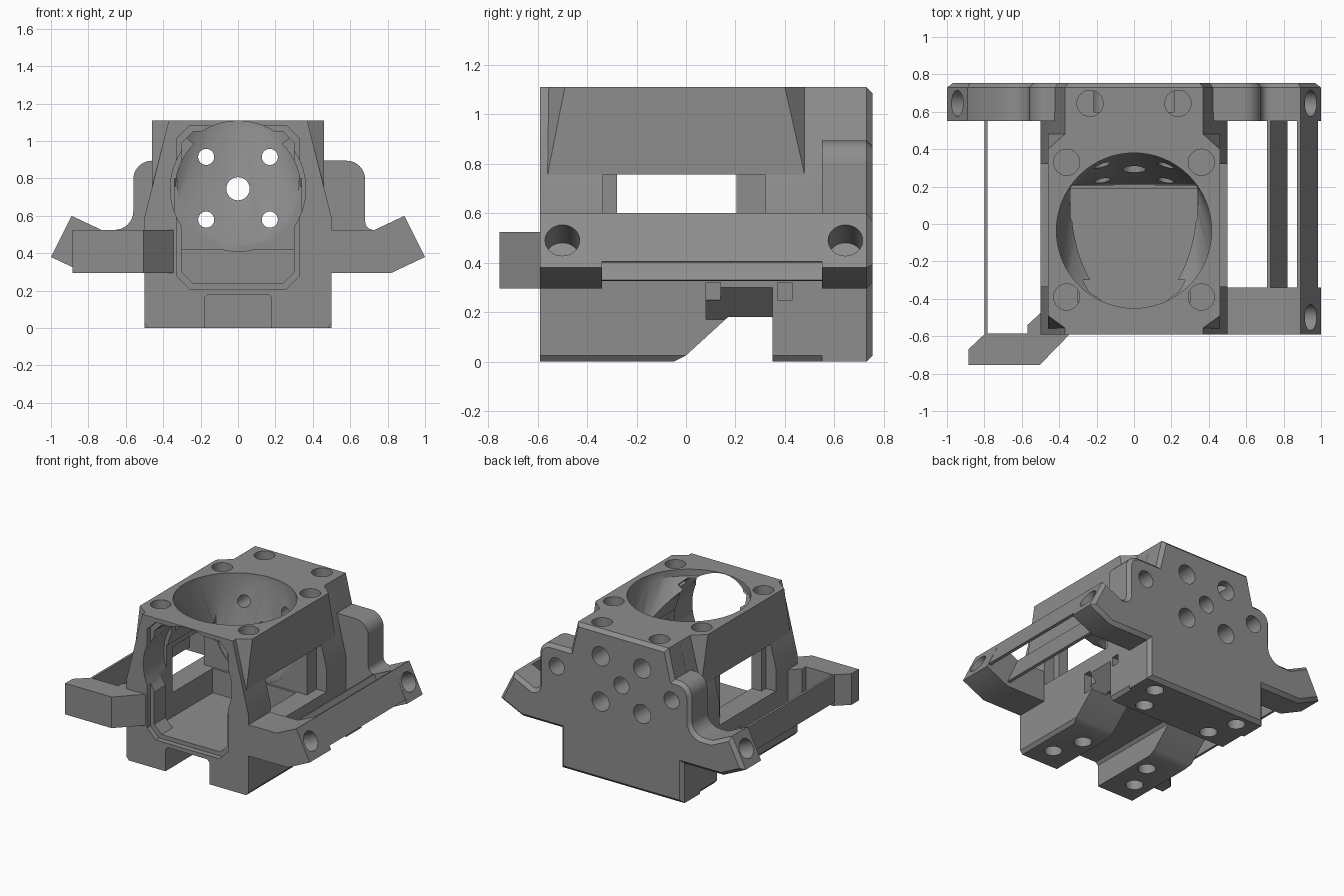
import bpy, bmesh, math
from mathutils import Vector, Matrix

if "Cube" in bpy.data.objects:
    bpy.data.objects.remove(bpy.data.objects["Cube"])

grey = bpy.data.materials.new("mid_grey")
grey.diffuse_color = (0.27, 0.27, 0.27, 1)
grey.use_nodes = True
grey.node_tree.nodes["Principled BSDF"].inputs["Base Color"].default_value = grey.diffuse_color


def finish(name, bm):
    bmesh.ops.recalc_face_normals(bm, faces=bm.faces)
    me = bpy.data.meshes.new(name)
    bm.to_mesh(me)
    bm.free()
    ob = bpy.data.objects.new(name, me)
    bpy.context.collection.objects.link(ob)
    me.materials.append(grey)
    return ob


def prism(name, pts, axis, a, b, bevel=0):
    """Extrude a 2D outline along x (y,z points), y (x,z points) or z (x,y points)."""
    put = {'x': lambda p, t: (t, p[0], p[1]), 'y': lambda p, t: (p[0], t, p[1]),
           'z': lambda p, t: (p[0], p[1], t)}[axis]
    bm = bmesh.new()
    lo = [bm.verts.new(put(p, a)) for p in pts]
    hi = [bm.verts.new(put(p, b)) for p in pts]
    bm.faces.new(lo)
    cap = bm.faces.new(hi)
    n = len(pts)
    for i in range(n):
        bm.faces.new((lo[i], lo[(i + 1) % n], hi[(i + 1) % n], hi[i]))
    bmesh.ops.recalc_face_normals(bm, faces=bm.faces)
    if bevel:
        bmesh.ops.bevel(bm, geom=list(cap.edges), offset=bevel, segments=1, affect='EDGES')
    return finish(name, bm)


def box(name, x0, x1, y0, y1, z0, z1):
    return prism(name, [(x0, y0), (x1, y0), (x1, y1), (x0, y1)], 'z', z0, z1)


def hull(name, pts):
    bm = bmesh.new()
    for p in pts:
        bm.verts.new(p)
    res = bmesh.ops.convex_hull(bm, input=bm.verts)
    bmesh.ops.delete(bm, geom=list({v for v in res["geom_interior"] if isinstance(v, bmesh.types.BMVert)}),
                     context='VERTS')
    return finish(name, bm)


def rod(name, p, q, r, seg=32):
    p, q = Vector(p), Vector(q)
    bm = bmesh.new()
    m = Matrix.Translation((p + q) / 2) @ (q - p).to_track_quat('Z', 'Y').to_matrix().to_4x4()
    bmesh.ops.create_cone(bm, cap_ends=True, segments=seg, radius1=r, radius2=r,
                          depth=(q - p).length, matrix=m)
    return finish(name, bm)


def combine(target, tool, op='DIFFERENCE'):
    mod = target.modifiers.new("bool", 'BOOLEAN')
    mod.operation, mod.solver, mod.object = op, 'EXACT', tool
    bpy.context.view_layer.objects.active = target
    bpy.ops.object.modifier_apply(modifier=mod.name)
    bpy.data.objects.remove(tool)


def arc(cx, cz, r, a0, a1, n=8):
    return [(cx + r * math.cos(math.radians(a0 + (a1 - a0) * i / n)),
             cz + r * math.sin(math.radians(a0 + (a1 - a0) * i / n))) for i in range(n + 1)]


def octagon(w, z0, z1, c):
    return [(-w + c, z0), (w - c, z0), (w, z0 + c), (w, z1 - c), (w - c, z1),
            (-w + c, z1), (-w, z1 - c), (-w, z0 + c)]


def mirror(pts):
    return [(-x, z) for x, z in reversed(pts)]


# Tapered main housing
half = [(0.48, 0), (0.5, 0.025), (0.5, 0.59), (0.37, 1.11)]
body = prism("carriage_housing", half + mirror(half), 'y', -0.59, 0.6)

# Rear flange with clamp arms and rounded ears
ARM = [(0.82, 0.295), (1.0, 0.38), (0.89, 0.6), (0.73, 0.525)]


def flange_side(ear, f):
    return ([(0.5, 0), (0.5, 0.295)] + ARM + arc(ear + f, 0.525 + f, f, 270, 180)
            + arc(ear - 0.1, 0.795, 0.1, 0, 90) + [(0.422, 0.895), (0.37, 1.11)])


flange = prism("rear_flange", flange_side(0.68, 0.045) + mirror(flange_side(0.56, 0.1)),
               'y', 0.55, 0.755, 0.025)
combine(body, flange, 'UNION')

# Wider middle block around the round top opening
mid = [(s * x, y, z) for s in (-1, 1) for x, y, z in (
    (0.46, -0.56, 0.755), (0.46, -0.49, 1.11), (0.37, -0.555, 1.11),
    (0.46, 0.48, 0.755), (0.46, 0.40, 1.11), (0.37, 0.48, 1.11))]
combine(body, hull("mid_block", mid), 'UNION')

# Right front clamp arm and left front block
combine(body, prism("front_arm", [(0.4, 0.295)] + ARM + [(0.4, 0.525)], 'y', -0.59, -0.34), 'UNION')
block = [(-0.885, -0.755), (-0.505, -0.755), (-0.34, -0.585), (-0.45, -0.58), (-0.45, -0.43),
         (-0.57, -0.54), (-0.57, -0.585), (-0.795, -0.585), (-0.885, -0.67)]
combine(body, prism("front_block", block, 'z', 0.295, 0.525), 'UNION')

# Gap under the housing, channel between the legs, sloped lower flanks
combine(body, prism("cut", [(-0.05, -0.1), (-0.05, 0), (0, 0.025), (0.17, 0.18), (0.35, 0.18),
                            (0.35, -0.1)], 'x', -0.7, 0.7))
combine(body, prism("cut", [(-0.18, -0.1), (0.18, -0.1), (0.18, 0.16), (0.16, 0.18),
                            (-0.16, 0.18), (-0.18, 0.16)], 'y', -0.8, 0.35))
for s in (-1, 1):
    combine(body, hull("cut", [(s * x, y, z) for y in (0.08, 0.35)
                               for x, z in ((0.37, 0.17), (0.52, 0.32), (0.52, 0.17))]))

# Framed front opening and inner chamber
combine(body, prism("cut", octagon(0.33, 0.21, 1.08, 0.07), 'y', -0.62, -0.55))
combine(body, prism("cut", octagon(0.30, 0.24, 1.05, 0.06), 'y', -0.6, -0.3))
combine(body, rod("cut", (0, -0.62, 0.745), (0, -0.35, 0.745), 0.362, 64))
combine(body, box("cut", -0.34, 0.34, -0.42, 0.19, 0.24, 0.8))
combine(body, rod("cut", (0, -0.4, 0.745), (0, 0.21, 0.745), 0.335, 64))

# Round top opening flowing into the rear disc
ring = [math.tau * i / 64 for i in range(64)]
combine(body, hull("cut", [(0.415 * math.cos(a), -0.035 + 0.415 * math.sin(a), z)
                           for a in ring for z in (1.06, 1.2)]
                   + [(0.335 * math.cos(a), 0.2, 0.745 + 0.335 * math.sin(a)) for a in ring]))

# Side windows with shallow outer recess
combine(body, box("cut", -0.7, 0.7, -0.28, 0.205, 0.42, 0.757))
for s in (-1, 1):
    x0, x1 = sorted((s * 0.42, s * 0.6))
    combine(body, box("cut", x0, x1, -0.335, 0.32, 0.42, 0.757))
    for y in (0.08, 0.37):
        x0, x1 = sorted((s * 0.44, s * 0.6))
        combine(body, box("cut", x0, x1, y, y + 0.06, 0.25, 0.32))

# Screw holes: top, bottom, rear
for x, y in ((0.36, 0.33), (0.36, -0.39), (0.235, 0.645)):
    for s in (-1, 1):
        combine(body, rod("cut", (s * x, y, 0.97), (s * x, y, 1.2), 0.07))
for x, y in ((0.355, -0.42), (0.28, -0.2), (0.355, 0.64), (0.28, 0.44)):
    for s in (-1, 1):
        combine(body, rod("cut", (s * x, y, -0.1), (s * x, y, 0.14), 0.06))
combine(body, rod("cut", (0, 0.1, 0.745), (0, 0.9, 0.745), 0.062))
for x in (-0.17, 0.17):
    for z in (0.58, 0.915):
        combine(body, rod("cut", (x, 0.1, z), (x, 0.9, z), 0.043))
        combine(body, rod("cut", (x, 0.6, z), (x, 0.9, z), 0.07))
for x in (0.53, -0.41):
    combine(body, rod("cut", (x, 0.62, 0.745), (x, 0.9, 0.745), 0.062))

# Angled holes in the clamp arm tips
for s, y in ((1, 0.645), (1, -0.5), (-1, 0.645)):
    combine(body, rod("cut", (s * 0.80, y, 0.418), (s * 1.03, y, 0.533), 0.07))

# Slanted rails on the right, thin rail on the left
outer = prism("outer_rail", [(0.89, 0.6), (0.985, 0.405), (0.965, 0.4), (0.872, 0.592)],
              'y', -0.345, 0.555)
inner = prism("inner_rail", [(0.73, 0.525), (0.82, 0.33), (0.80, 0.325), (0.71, 0.517)],
              'y', -0.345, 0.555)
left = box("left_rail", -0.8, -0.783, -0.59, 0.555, 0.32, 0.522)

for ob in (body, outer, inner, left):
    bpy.ops.object.select_all(action='DESELECT')
    ob.select_set(True)
    bpy.context.view_layer.objects.active = ob
    bpy.ops.object.shade_smooth_by_angle(angle=math.radians(30))
